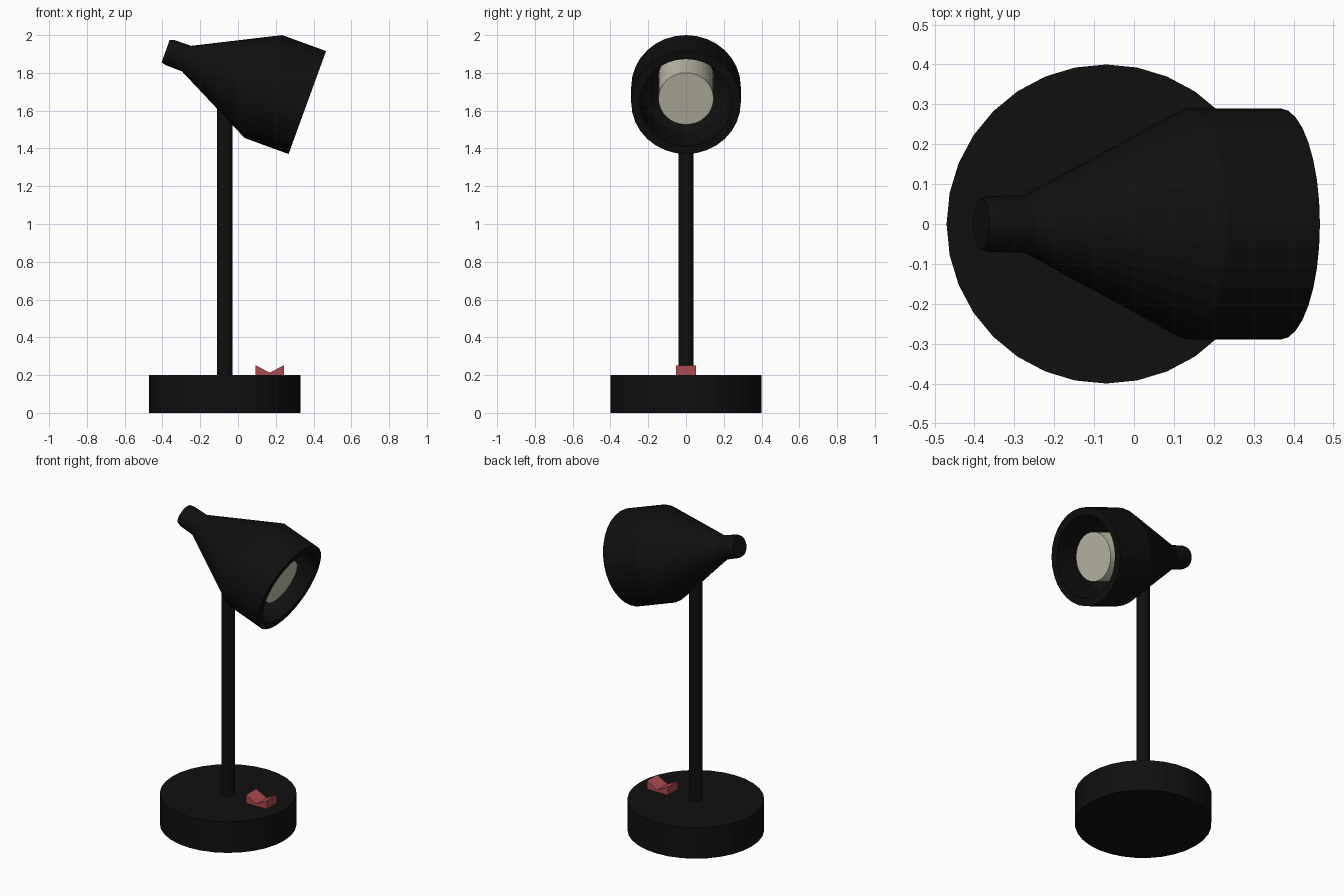
import bpy, bmesh, math
from mathutils import Vector

cube = bpy.data.objects.get("Cube")
if cube:
    bpy.data.objects.remove(cube, do_unlink=True)


def material(name, rgb):
    mat = bpy.data.materials.new(name)
    mat.use_nodes = True
    mat.diffuse_color = (*rgb, 1)
    bsdf = mat.node_tree.nodes["Principled BSDF"]
    bsdf.inputs["Base Color"].default_value = (*rgb, 1)
    bsdf.inputs["Roughness"].default_value = 0.8
    return mat


black = material("black", (0.005, 0.005, 0.005))
cream = material("cream", (0.55, 0.54, 0.42))
red = material("red", (0.42, 0.07, 0.08))


def finish(name, bm, mat):
    bmesh.ops.recalc_face_normals(bm, faces=bm.faces)
    mesh = bpy.data.meshes.new(name)
    bm.to_mesh(mesh)
    bm.free()
    mesh.materials.append(mat)
    obj = bpy.data.objects.new(name, mesh)
    bpy.context.collection.objects.link(obj)
    return obj


def lathe(name, profile, mat, location, tilt=0.0, sides=32):
    """Spin a profile of (radius, height) points around the local z axis."""
    bm = bmesh.new()
    verts = [bm.verts.new((r, 0, z)) for r, z in profile]
    edges = [bm.edges.new(pair) for pair in zip(verts, verts[1:])]
    bmesh.ops.spin(bm, geom=verts + edges, cent=(0, 0, 0), axis=(0, 0, 1),
                   angle=math.tau, steps=sides, use_merge=False)
    bmesh.ops.remove_doubles(bm, verts=bm.verts, dist=0.0005)
    obj = finish(name, bm, mat)
    obj.location = location
    obj.rotation_euler.y = tilt
    return obj


def cylinder(name, radius, bottom, top, mat, location, tilt=0.0):
    return lathe(name, [(0, bottom), (radius, bottom), (radius, top), (0, top)],
                 mat, location, tilt)


# Base and pole
stand = (-0.07, 0, 0)
cylinder("base", 0.4, 0, 0.2, black, stand)
cylinder("pole", 0.04, 0.2, 1.64, black, stand)

# Hollow shade: outer wall from rim to tip, then the inner wall
mouth = (0.367, 0, 1.643)
tilt = math.radians(-70)
shade_profile = [
    (0, 0.61), (0.04, 0.61), (0.245, 0.235), (0.245, 0), (0.29, 0),
    (0.29, 0.247), (0.072, 0.68), (0.07, 0.775), (0.063, 0.798), (0, 0.798),
]
lathe("shade", shade_profile, black, mouth, tilt)

# Bulb inside the shade
cylinder("bulb", 0.146, 0.06, 0.4, cream, mouth, tilt)

# Rocker switch: notched profile extruded across the base
bm = bmesh.new()
outline = [(0.093, 0.195), (0.243, 0.195), (0.243, 0.252), (0.168, 0.213), (0.093, 0.252)]
side = bm.faces.new([bm.verts.new((x, -0.053, z)) for x, z in outline])
extruded = bmesh.ops.extrude_face_region(bm, geom=[side], use_keep_orig=True)
moved = [v for v in extruded["geom"] if isinstance(v, bmesh.types.BMVert)]
bmesh.ops.translate(bm, verts=moved, vec=Vector((0, 0.106, 0)))
finish("switch", bm, red)
